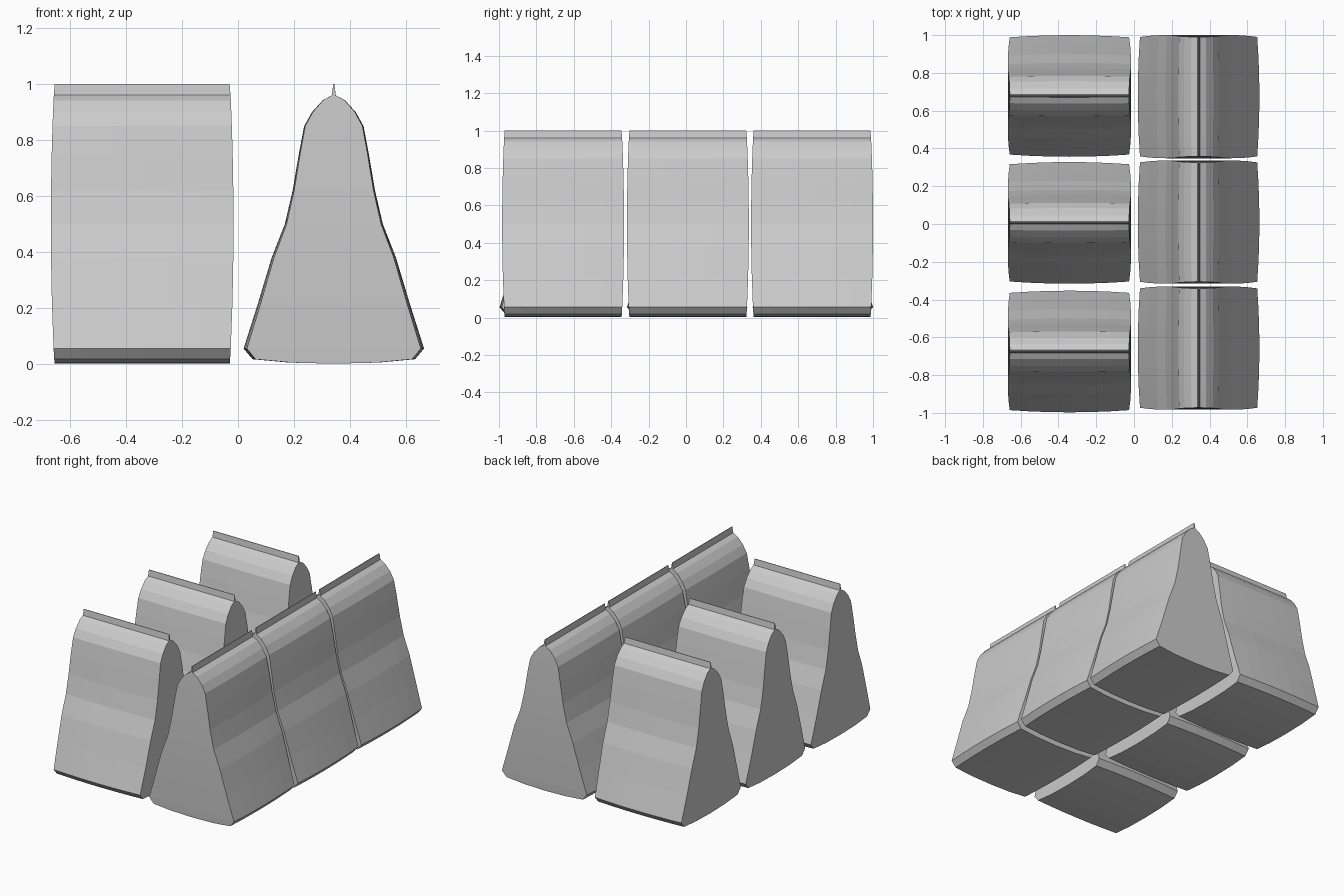
import bpy, bmesh, math

if "Cube" in bpy.data.objects:
    bpy.data.objects.remove(bpy.data.objects["Cube"])

# Half outline of the pouch cross-section: (half width, height), base to fin
HALF = [(0.16, 0.006), (0.29, 0.018), (0.322, 0.056), (0.27, 0.22), (0.222, 0.38),
        (0.175, 0.50), (0.147, 0.62), (0.125, 0.75), (0.106, 0.85), (0.078, 0.90),
        (0.04, 0.942), (0.007, 0.96), (0.002, 1.0)]
PROFILE = [(0, 0.002)] + HALF + [(-w, z) for w, z in reversed(HALF)]


def half_length(z):
    """Ends bulge outward around the middle of the height."""
    return 0.312 + 0.014 * math.sin(math.pi * min(max(z, 0), 1)) ** 0.7


def pouch_mesh():
    bm = bmesh.new()
    rings = []
    # Sections along the length, slightly fuller in the middle
    for t in (-1, -0.66, -0.33, 0, 0.33, 0.66, 1):
        s = 1 - 0.036 * t * t
        rings.append([bm.verts.new((t * half_length(z), w * s, z)) for w, z in PROFILE])
    n = len(PROFILE)
    for a, b in zip(rings, rings[1:]):
        for i in range(n):
            j = (i + 1) % n
            bm.faces.new((a[i], a[j], b[j], b[i]))
    # End walls: strips joining the left and right outlines
    for r in (rings[0], rings[-1]):
        bm.faces.new((r[0], r[1], r[n - 1]))
        for i in range(1, n // 2):
            bm.faces.new((r[i], r[i + 1], r[n - i - 1], r[n - i]))
    bmesh.ops.recalc_face_normals(bm, faces=bm.faces)
    me = bpy.data.meshes.new("pouch")
    bm.to_mesh(me)
    bm.free()
    return me


mesh = pouch_mesh()


def place(name, x, y, angle):
    ob = bpy.data.objects.new(name, mesh)
    ob.location = (x, y, 0)
    ob.rotation_euler.z = angle
    bpy.context.collection.objects.link(ob)


# Left column: fins run along x
for k, y in enumerate((-0.675, 0.006, 0.678)):
    place(f"left_pouch_{k + 1}", -0.342, y, 0)
# Right column: fins run along y
for k, y in enumerate((-0.657, 0.010, 0.674)):
    place(f"right_pouch_{k + 1}", 0.342, y, math.pi / 2)
